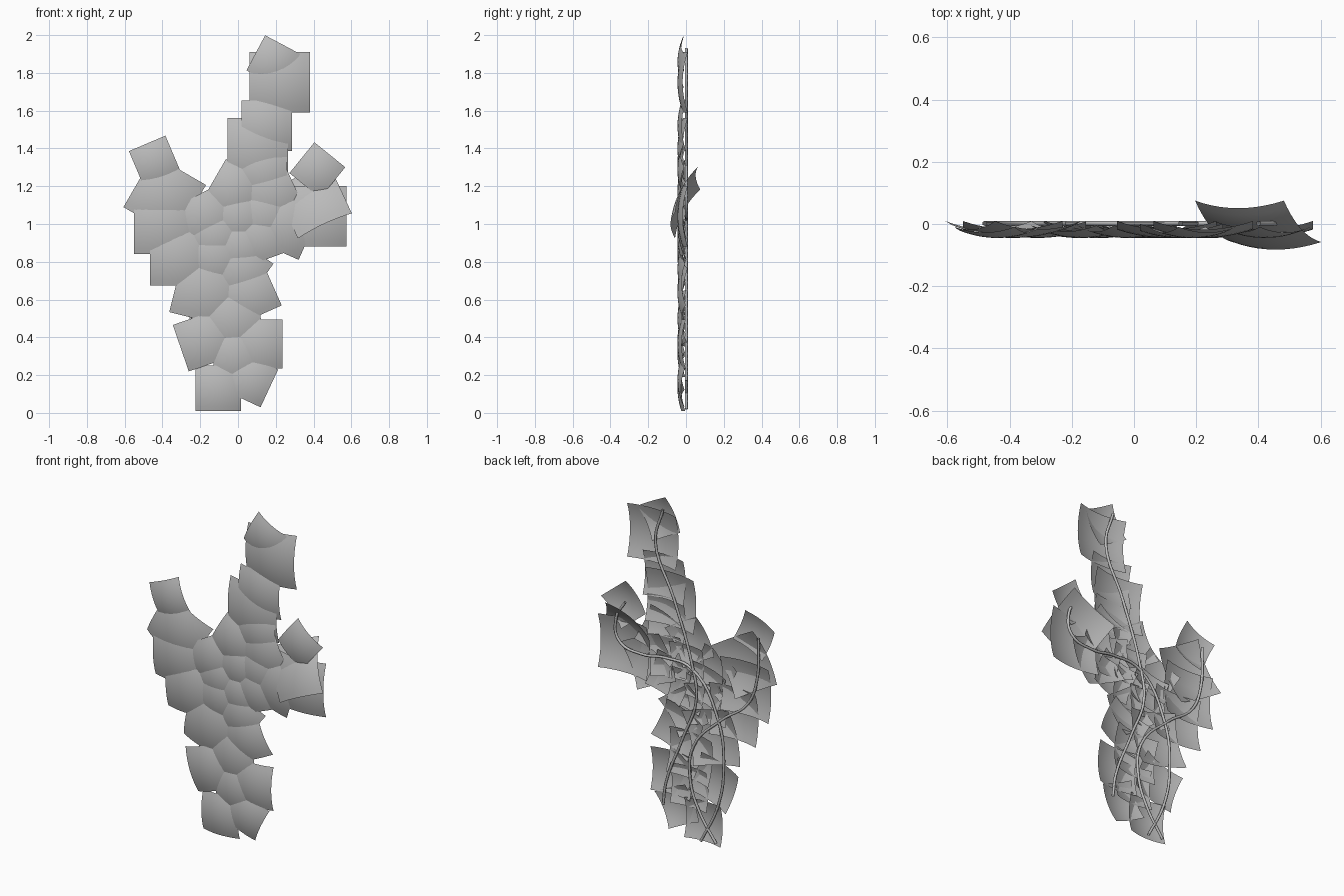
import bpy, bmesh
from math import radians
from mathutils import Matrix, Vector

if "Cube" in bpy.data.objects:
    bpy.data.objects.remove(bpy.data.objects["Cube"])

grey = bpy.data.materials.new("plain grey")
grey.use_nodes = True
grey.diffuse_color = (0.5, 0.5, 0.5, 1)
grey.node_tree.nodes["Principled BSDF"].inputs["Base Color"].default_value = (0.5, 0.5, 0.5, 1)


def leaf(name, x, z, size, roll=0, tilt=0, y=-0.045):
    """Square leaf card, domed towards the front."""
    bm = bmesh.new()
    bmesh.ops.create_grid(bm, x_segments=10, y_segments=10, size=size / 2)
    for v in bm.verts:
        u, w = v.co.x, v.co.y
        v.co = Vector((u, 0.34 * (u * u + w * w) / size, w))
    bmesh.ops.recalc_face_normals(bm, faces=bm.faces)
    if sum(f.normal.y for f in bm.faces) > 0:
        bmesh.ops.reverse_faces(bm, faces=bm.faces)
    # tilt leans the top backwards, roll turns counter-clockwise from the front
    bm.transform(Matrix.Translation((x, y, z))
                 @ Matrix.Rotation(radians(-roll), 4, 'Y')
                 @ Matrix.Rotation(radians(-tilt), 4, 'X'))
    for f in bm.faces:
        f.smooth = True
    me = bpy.data.meshes.new(name)
    bm.to_mesh(me)
    bm.free()
    me.materials.append(grey)
    bpy.context.collection.objects.link(bpy.data.objects.new(name, me))


def stem(name, points, radius=0.008):
    """Thin round vine through (x, z) points close to the back plane."""
    cu = bpy.data.curves.new(name, 'CURVE')
    cu.dimensions = '3D'
    cu.bevel_depth = radius
    cu.bevel_resolution = 1
    cu.resolution_u = 6
    sp = cu.splines.new('BEZIER')
    sp.bezier_points.add(len(points) - 1)
    for p, (x, z) in zip(sp.bezier_points, points):
        p.co = (x, 0.002, z)
        p.handle_left_type = p.handle_right_type = 'AUTO'
    cu.materials.append(grey)
    bpy.context.collection.objects.link(bpy.data.objects.new(name, cu))


# Leaves grouped by branch: x, z, size, roll
branches = {
    "top_leaf": [(.187, 1.857, .21, -28), (.222, 1.75, .32), (.152, 1.52, .267),
                 (.105, 1.4, .32), (.14, 1.28, .24), (.17, 1.17, .26, 25),
                 (-.02, 1.18, .24, -30)],
    "right_arm_leaf": [(-.44, 1.33, .21, 23), (-.388, 1.148, .32, -30),
                       (-.39, 1.0, .32), (-.31, .83, .31), (-.17, 1.04, .24, 28)],
    "left_arm_leaf": [(.415, 1.04, .32), (.25, .995, .28, -24)],
    "middle_leaf": [(.01, 1.04, .22), (.12, .93, .24, 20), (.14, 1.05, .24, -10),
                    (-.12, .94, .22, 15), (-.12, .83, .24, -10), (.01, .88, .22, 10),
                    (.02, .76, .24, -35)],
    "lower_leaf": [(-.17, .65, .32, -14), (.06, .635, .26, 24), (-.02, .5, .28, 5),
                   (-.18, .385, .26, 19), (.105, .365, .26), (-.01, .31, .24),
                   (-.105, .13, .24), (.066, .176, .22, -25)],
}
for name, cards in branches.items():
    for i, card in enumerate(cards, 1):
        leaf(f"{name}_{i}", *card)

# Leaves standing proud of the left arm
leaf("left_arm_leaning_leaf", .39, 1.14, .315, 25, 25, y=-.04)
leaf("left_arm_tip_leaf", .42, 1.285, .21, -39)

# Vines running behind the leaves
stem("top_stem", [(.15, .17), (.13, .31), (.02, .6), (-.07, .86), (-.04, 1.06),
                  (.08, 1.42), (.2, 1.72), (.15, 1.93)])
stem("left_arm_stem", [(-.1, .02), (-.21, .25), (-.25, .48), (-.21, .78), (-.04, 1.03),
                       (.14, 1.05), (.29, 1.03), (.44, 1.07), (.46, 1.2), (.4, 1.31)])
stem("right_arm_stem", [(-.2, .03), (-.09, .19), (-.03, .36), (-.05, .57), (-.24, .78),
                        (-.41, .92), (-.47, 1.08), (-.48, 1.33)])
